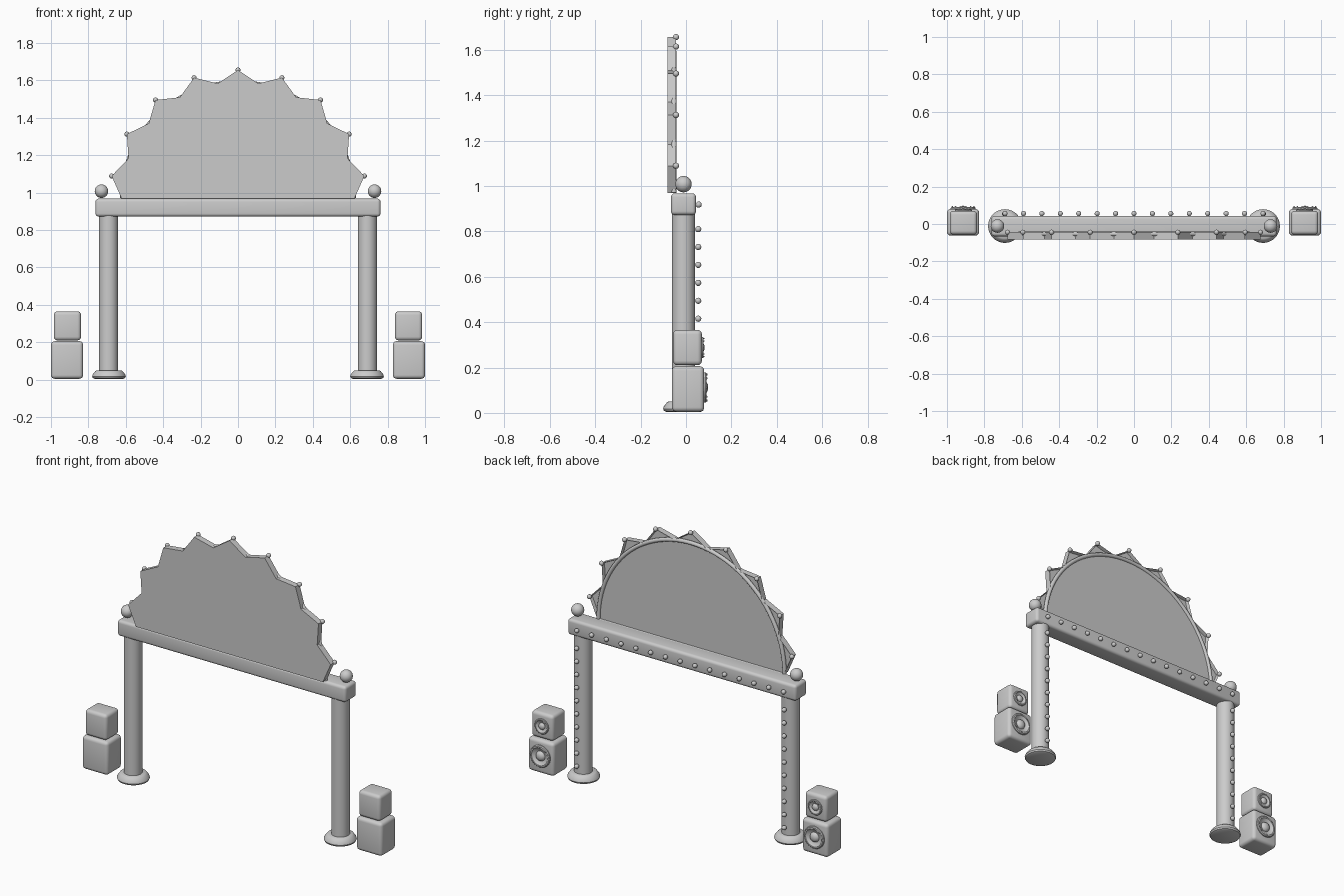
import bpy
import bmesh
from math import sin, cos, pi, radians
from mathutils import Matrix

cube = bpy.data.objects.get("Cube")
if cube:
    bpy.data.objects.remove(cube, do_unlink=True)

grey = bpy.data.materials.new("plain_grey")
grey.use_nodes = True
grey.diffuse_color = (0.6, 0.6, 0.6, 1)
grey.node_tree.nodes["Principled BSDF"].inputs["Base Color"].default_value = (0.6, 0.6, 0.6, 1)

YC = -0.011               # depth of the gate's centre line
FACE_BACK = Matrix.Rotation(-pi / 2, 4, 'X')


def finish(name, bm, smooth=True):
    """Turn a bmesh into a named, coloured object."""
    bmesh.ops.recalc_face_normals(bm, faces=bm.faces)
    mesh = bpy.data.meshes.new(name)
    bm.to_mesh(mesh)
    bm.free()
    mesh.materials.append(grey)
    obj = bpy.data.objects.new(name, mesh)
    bpy.context.collection.objects.link(obj)
    if smooth:
        bpy.ops.object.select_all(action='DESELECT')
        bpy.context.view_layer.objects.active = obj
        obj.select_set(True)
        bpy.ops.object.shade_smooth_by_angle(angle=radians(35))
    return obj


def rounded_box(name, lo, hi, bevel):
    bm = bmesh.new()
    bmesh.ops.create_cube(bm, size=1)
    for v in bm.verts:
        v.co = [(a + b) / 2 + c * (b - a) for a, b, c in zip(lo, hi, v.co)]
    bmesh.ops.bevel(bm, geom=bm.edges[:], offset=bevel, segments=4, profile=0.5, affect='EDGES')
    return finish(name, bm)


def lathe(name, profile, loc, turn=Matrix(), steps=40):
    """Spin (radius, height) points round an axis."""
    bm = bmesh.new()
    verts = [bm.verts.new((r, 0, h)) for r, h in profile]
    edges = [bm.edges.new(pair) for pair in zip(verts, verts[1:])]
    bmesh.ops.spin(bm, geom=verts + edges, cent=(0, 0, 0), axis=(0, 0, 1),
                   angle=2 * pi, steps=steps, use_duplicate=False)
    bmesh.ops.remove_doubles(bm, verts=bm.verts, dist=1e-5)
    bm.transform(Matrix.Translation(loc) @ turn)
    return finish(name, bm)


def balls(name, points, radius, detail=12):
    bm = bmesh.new()
    for p in points:
        bmesh.ops.create_uvsphere(bm, u_segments=2 * detail, v_segments=detail,
                                  radius=radius, matrix=Matrix.Translation(p))
    return finish(name, bm)


def speaker(name, x, z0, z1, half, y0, y1, cone_z, cone_r):
    """Rounded cabinet with a round driver on its back face."""
    rounded_box(name + "_cabinet", (x - half, y0, z0), (x + half, y1, z1), 0.02)
    shape = [(1, -0.05), (1, 0.1), (0.93, 0.17), (0.8, 0.17), (0.74, 0.1),
             (0.45, 0.0), (0.38, 0.14), (0.22, 0.24), (0, 0.27)]
    lathe(name + "_driver", [(r * cone_r, h * cone_r) for r, h in shape],
          (x, y1, cone_z), FACE_BACK, 32)
    bolts = [(x + 0.87 * cone_r * cos(i * pi / 4), y1 + 0.17 * cone_r,
              cone_z + 0.87 * cone_r * sin(i * pi / 4)) for i in range(8)]
    balls(name + "_bolts", bolts, 0.07 * cone_r, 6)


# Paired posts, finials and speakers
for side, s in (("left", 1), ("right", -1)):
    lathe(side + "_post", [(0, 0.03), (0.051, 0.03), (0.051, 0.9), (0, 0.9)], (s * 0.692, YC, 0))
    lathe(side + "_foot", [(0, 0.004), (0.075, 0.004), (0.086, 0.009), (0.09, 0.018),
                           (0.087, 0.028), (0.074, 0.045), (0.066, 0.05), (0, 0.05)],
          (s * 0.69, YC, 0))
    balls(side + "_finial", [(s * 0.73, YC, 1.008)], 0.036, 16)
    balls(side + "_post_bulbs", [(s * 0.692, 0.054, 0.81 - 0.079 * i) for i in range(10)], 0.0135)
    speaker(side + "_large_speaker", s * 0.914, 0.005, 0.206, 0.086, -0.062, 0.08, 0.112, 0.066)
    speaker(side + "_small_speaker", s * 0.912, 0.21, 0.366, 0.073, -0.057, 0.07, 0.288, 0.046)

# Crossbeam and its row of bulbs
rounded_box("crossbeam", (-0.762, -0.066, 0.872), (0.762, 0.044, 0.968), 0.017)
balls("crossbeam_bulbs", [((i - 7) * 0.0985, 0.056, 0.918) for i in range(15)], 0.0135)

# Sunburst sign: half star with a raised border on its back
ZC, TIP, VALLEY = 0.97, 0.686, 0.623


def polar(r, deg, y):
    a = radians(deg)
    return (r * cos(a), y, ZC + r * sin(a))


bm = bmesh.new()
outline = [polar(TIP if i % 2 else VALLEY, i * 10, -0.082) for i in range(19)]
front = bm.faces.new([bm.verts.new(p) for p in outline])
made = bmesh.ops.extrude_face_region(bm, geom=[front])["geom"]
bmesh.ops.translate(bm, verts=[g for g in made if isinstance(g, bmesh.types.BMVert)],
                    vec=(0, 0.038, 0))
back = [g for g in made if isinstance(g, bmesh.types.BMFace)]
bm.faces.new([v for v in reversed([bm.verts[i] for i in range(19)])]) if not front.is_valid \
    and not bm.verts.ensure_lookup_table() else None
bmesh.ops.recalc_face_normals(bm, faces=bm.faces)
bmesh.ops.inset_region(bm, faces=back, thickness=0.006, depth=0)
bmesh.ops.translate(bm, verts=back[0].verts[:], vec=(0, -0.02, 0))
# Close the front if the extrusion left it open
bmesh.ops.holes_fill(bm, edges=[e for e in bm.edges if e.is_boundary], sides=0)
finish("sunburst_sign", bm, smooth=False)

# Half-round panel inside the sign
bm = bmesh.new()
arc = [bm.verts.new(polar(0.615, i * 3.75, -0.052)) for i in range(49)]
bm.faces.new(arc)
made = bmesh.ops.extrude_face_region(bm, geom=bm.faces[:])["geom"]
bmesh.ops.translate(bm, verts=[g for g in made if isinstance(g, bmesh.types.BMVert)],
                    vec=(0, -0.02, 0))
bmesh.ops.holes_fill(bm, edges=[e for e in bm.edges if e.is_boundary], sides=0)
finish("half_round_panel", bm)

# Tubular rim round the panel
curve = bpy.data.curves.new("panel_rim", 'CURVE')
curve.dimensions = '3D'
curve.bevel_depth = 0.012
curve.bevel_resolution = 3
curve.use_fill_caps = True
spline = curve.splines.new('POLY')
spline.points.add(48)
for i, point in enumerate(spline.points):
    point.co = (*polar(0.62, i * 3.75, -0.053), 1)
spline.use_smooth = True
curve.materials.append(grey)
bpy.context.collection.objects.link(bpy.data.objects.new("panel_rim", curve))

# Bulbs on the star tips
balls("sunburst_bulbs", [polar(TIP, a, -0.044) for a in range(10, 180, 20)], 0.0135)
